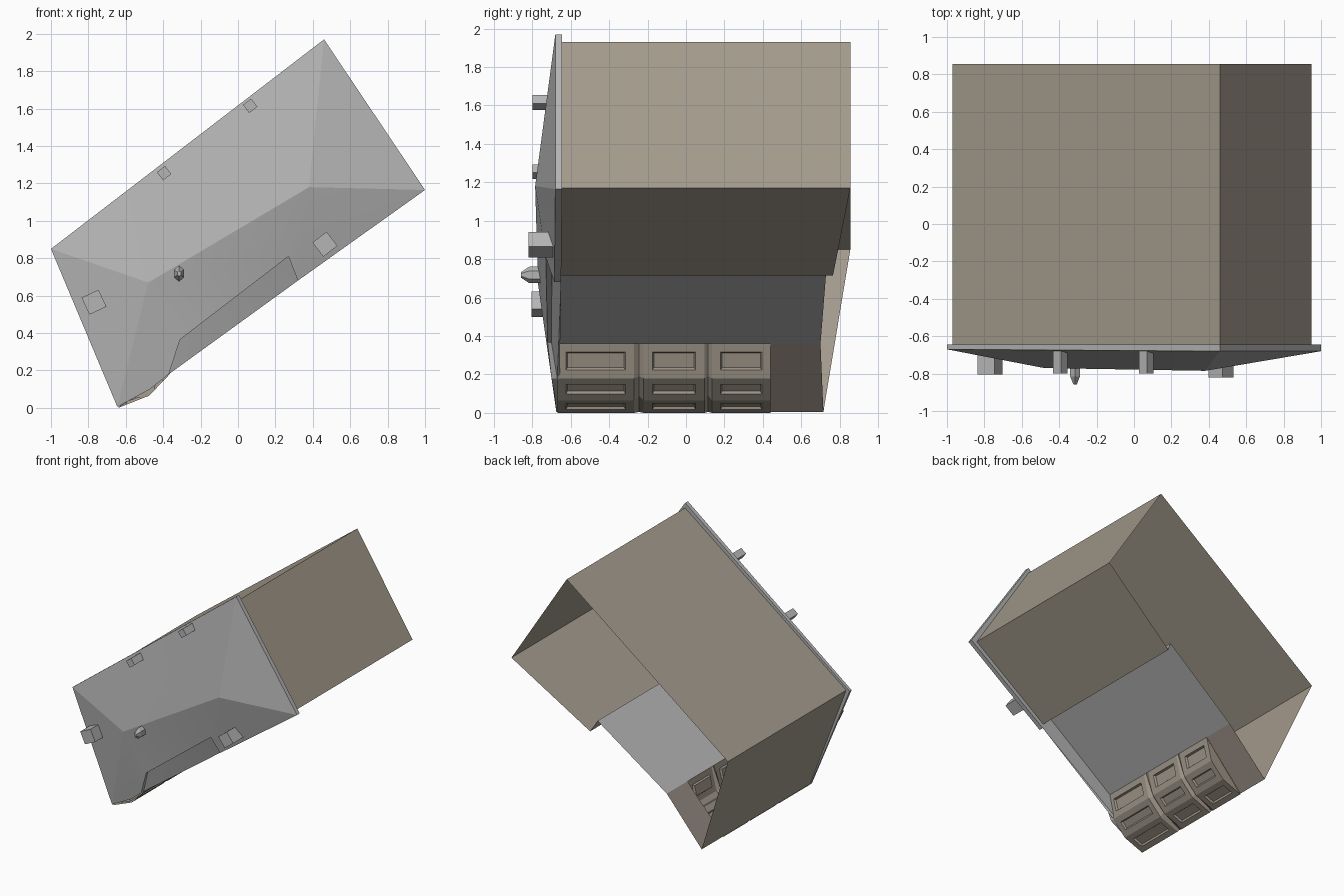
import bpy, bmesh, math
from mathutils import Matrix, Vector

if "Cube" in bpy.data.objects:
    bpy.data.objects.remove(bpy.data.objects["Cube"])

def material(name, rgb):
    m = bpy.data.materials.new(name)
    m.diffuse_color = (*rgb, 1)
    m.use_nodes = True
    m.node_tree.nodes["Principled BSDF"].inputs["Base Color"].default_value = m.diffuse_color
    return m

TAN = material("tan panel", (0.37, 0.325, 0.265))
GREY = material("light grey", (0.46, 0.46, 0.46))
BROWN = material("brown panel", (0.30, 0.25, 0.22))
FINGER = material("finger tan", (0.34, 0.30, 0.245))

def make(name, bm, mats):
    me = bpy.data.meshes.new(name)
    bm.to_mesh(me)
    bm.free()
    for m in mats:
        me.materials.append(m)
    ob = bpy.data.objects.new(name, me)
    bpy.context.collection.objects.link(ob)
    return ob

# hollow shell, open at the back: (x, z, front y, back y) around the section
section = [(-0.97, 0.85, -0.65, 0.855), (0.46, 1.93, -0.65, 0.855),
           (0.95, 1.17, -0.65, 0.855), (0.315, 0.715, -0.65, 0.765),
           (0.27, 0.80, -0.70, 0.735), (-0.32, 0.36, -0.70, 0.70),
           (-0.64, 0.005, -0.67, 0.715)]
FINGER_END = 0.44
bm = bmesh.new()
n = len(section)
for i in range(n):
    a, b = section[i], section[(i + 1) % n]
    fa, fb = a[2], b[2]
    if i == 5:                     # fingers replace most of this side
        fa = fb = FINGER_END
    f = bm.faces.new([bm.verts.new(c) for c in (
        (a[0], fa, a[1]), (a[0], a[3], a[1]), (b[0], b[3], b[1]), (b[0], fb, b[1]))])
    f.material_index = {4: 1, 5: 2}.get(i, 0)
bmesh.ops.remove_doubles(bm, verts=bm.verts, dist=0.0005)
make("hollow_shell", bm, [TAN, GREY, BROWN])

# bulged front plate: (x, z, front y, back y)
outline = [(-1, 0.85, -0.67, -0.645), (0.46, 1.97, -0.68, -0.645),
           (1, 1.165, -0.68, -0.645), (0.32, 0.68, -0.685, -0.65),
           (0.27, 0.81, -0.73, -0.70), (-0.31, 0.365, -0.72, -0.70),
           (-0.37, 0.18, -0.70, -0.67), (-0.47, 0.10, -0.685, -0.67),
           (-0.645, 0.005, -0.675, -0.66)]
bm = bmesh.new()
front = [bm.verts.new((x, f, z)) for x, z, f, b in outline]
back = [bm.verts.new((x, b, z)) for x, z, f, b in outline]
low = bm.verts.new((-0.48, -0.77, 0.67))
high = bm.verts.new((0.38, -0.785, 1.18))
n = len(outline)
for i in range(n):
    j = (i + 1) % n
    bm.faces.new((front[i], front[j], back[j], back[i]))
    bm.faces.new((front[j], front[i], high if i in (1, 2, 3) else low))
bm.faces.new((front[1], low, high))
bm.faces.new((front[4], high, low))
cap = bm.faces.new(back)
bmesh.ops.triangulate(bm, faces=[cap])
bmesh.ops.recalc_face_normals(bm, faces=bm.faces)
plate = make("front_plate", bm, [GREY])
bpy.context.view_layer.objects.active = plate
plate.select_set(True)
bpy.ops.object.shade_smooth_by_angle(angle=math.radians(14))
plate.select_set(False)

# square pegs, turned with the plate: x, z, size, front y
tilt = -math.atan2(1.12, 1.46)
for k, (x, z, w, y) in enumerate([(0.065, 1.615, 0.055, -0.80), (-0.395, 1.255, 0.055, -0.80),
                                  (-0.77, 0.565, 0.10, -0.805), (0.465, 0.875, 0.095, -0.82)]):
    bm = bmesh.new()
    depth = -0.68 - y
    t = math.radians(-25) if k == 2 else tilt
    bmesh.ops.create_cube(bm, size=1, matrix=Matrix.Translation((x, y + depth / 2, z))
                          @ Matrix.Rotation(t, 4, 'Y') @ Matrix.Diagonal((w, depth, w, 1)))
    make("peg_%d" % (k + 1), bm, [GREY])

# pointed six-sided stud
bm = bmesh.new()
rings = []
for y, s in ((-0.74, 1), (-0.815, 1), (-0.858, 0.35)):
    rings.append([bm.verts.new((-0.315 + 0.03 * s * math.sin(a * math.pi / 3), y,
                                0.718 + 0.043 * s * math.cos(a * math.pi / 3))) for a in range(6)])
for r, q in zip(rings, rings[1:]):
    for i in range(6):
        bm.faces.new((r[i], r[(i + 1) % 6], q[(i + 1) % 6], q[i]))
bm.faces.new(rings[-1])
bmesh.ops.recalc_face_normals(bm, faces=bm.faces)
make("stud", bm, [GREY])

# three curled fingers with sunken panels, joined by slanted grooves
profile = [(-0.32, 0.36), (-0.365, 0.18), (-0.475, 0.065), (-0.64, 0.0)]
recess = [(-0.32, 0.36), (-0.39, 0.19), (-0.49, 0.09), (-0.64, 0.005)]
stations = [(-0.67, 0), (-0.27, 0), (-0.245, 1), (-0.22, 0), (0.095, 0),
            (0.115, 1), (0.135, 0), (FINGER_END, 0)]
bm = bmesh.new()
rows = [[bm.verts.new((x, y, z)) for x, z in (recess if g else profile)] for y, g in stations]
panels = []
for i in range(len(rows) - 1):
    for j in range(3):
        f = bm.faces.new((rows[i][j], rows[i + 1][j], rows[i + 1][j + 1], rows[i][j + 1]))
        if stations[i + 1][0] - stations[i][0] > 0.2:
            panels.append(f)
bm.faces.new(rows[-1])
bmesh.ops.recalc_face_normals(bm, faces=bm.faces)
bm.normal_update()
# make the strip face outward (+x)
if panels[0].normal.x < 0:
    bmesh.ops.reverse_faces(bm, faces=bm.faces[:])
    bm.normal_update()
bmesh.ops.inset_individual(bm, faces=panels, thickness=0.045, depth=0, use_even_offset=True)
bmesh.ops.inset_individual(bm, faces=panels, thickness=0.008, depth=-0.015, use_even_offset=True)
make("fingers", bm, [FINGER])
